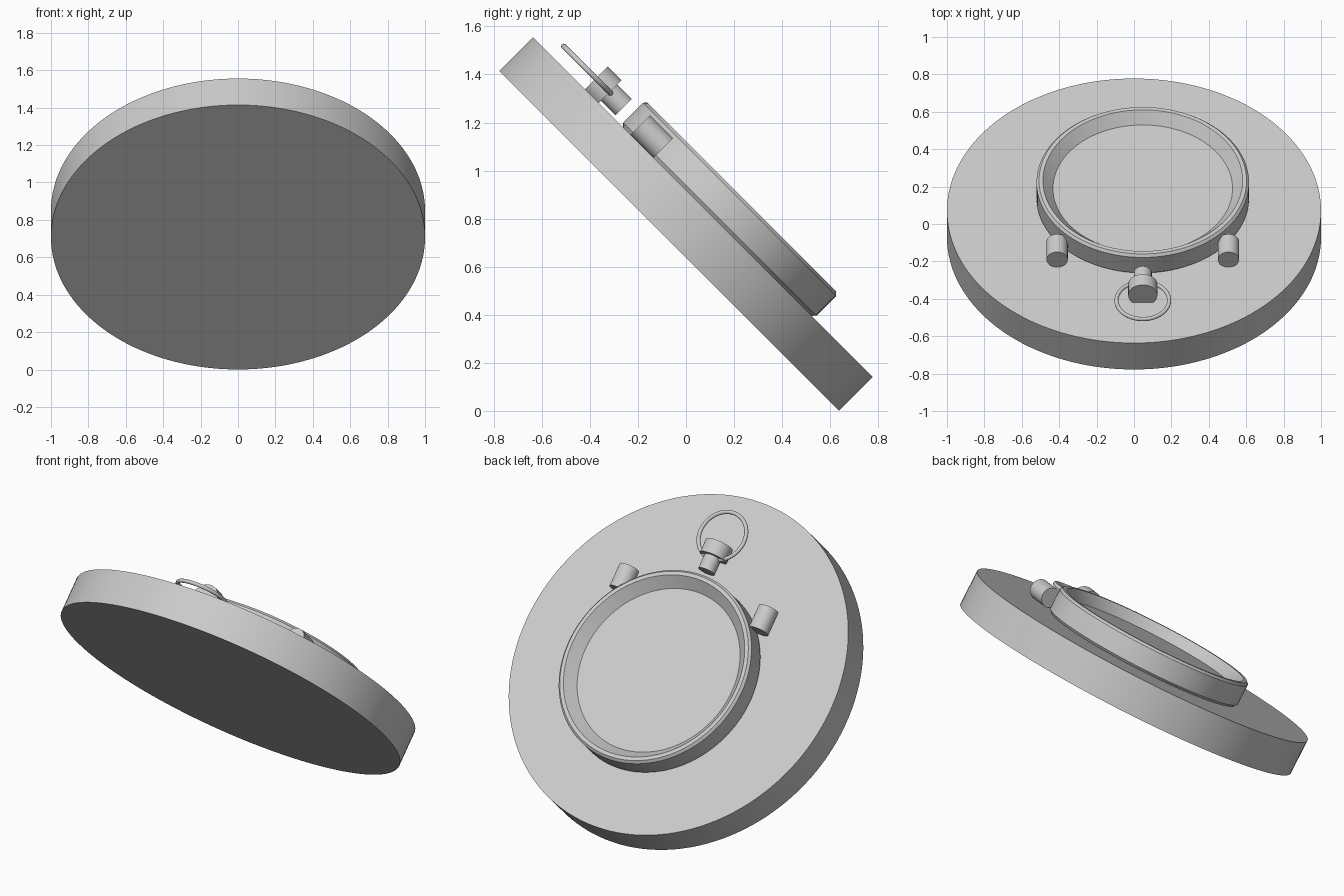
import bpy, bmesh
from math import radians, sin, cos, tau
from mathutils import Matrix, Vector

cube = bpy.data.objects.get("Cube")
if cube:
    bpy.data.objects.remove(cube)

# One plain grey for everything
grey = bpy.data.materials.new("light_grey")
grey.use_nodes = True
GREY = (0.6, 0.6, 0.6, 1.0)
grey.diffuse_color = GREY
grey.node_tree.nodes["Principled BSDF"].inputs["Base Color"].default_value = GREY

# The whole model leans back by 45 degrees
TILT = Matrix.Translation((0, 0, 0.778)) @ Matrix.Rotation(radians(-45), 4, "X")
CASE_X = 0.047
AXIAL = Matrix.Rotation(radians(90), 4, "X")   # turns a lathe axis toward the crown


def finish(obj, local):
    obj.data.materials.clear()
    obj.data.materials.append(grey)
    obj.matrix_world = TILT @ local
    bpy.ops.object.select_all(action="DESELECT")
    obj.select_set(True)
    bpy.context.view_layer.objects.active = obj
    bpy.ops.object.shade_smooth_by_angle(angle=radians(30))


def lathe(name, profile, local, segments=96):
    """Revolve (radius, height) points, closing both ends with flat caps."""
    bm = bmesh.new()
    rings = [[bm.verts.new((r * cos(tau * i / segments), r * sin(tau * i / segments), h))
              for i in range(segments)] for r, h in profile]
    for low, high in zip(rings, rings[1:]):
        for i in range(segments):
            j = (i + 1) % segments
            bm.faces.new((low[i], low[j], high[j], high[i]))
    bm.faces.new(reversed(rings[0]))
    bm.faces.new(rings[-1])
    mesh = bpy.data.meshes.new(name)
    bm.to_mesh(mesh)
    bm.free()
    obj = bpy.data.objects.new(name, mesh)
    bpy.context.collection.objects.link(obj)
    finish(obj, local)


def rod(name, radius, x, height, start, end):
    """Cylinder lying along the disc, pointing to its upper edge."""
    place = Matrix.Translation((x, 0, height)) @ AXIAL
    lathe(name, [(radius, start), (radius, end)], place, 48)


# Base disc
lathe("base_disc", [(1, -0.1), (1, 0.1)], Matrix.Identity(4), 128)

# Round case with chamfered edges and a sloping recess for the dial
case_profile = [(0.555, 0.1), (0.568, 0.114), (0.568, 0.23), (0.555, 0.244),
                (0.534, 0.244), (0.48, 0.184)]
lathe("watch_case", case_profile, Matrix.Translation((CASE_X, 0.085, 0)), 128)

# Side buttons
for side, name in ((-1, "right_button"), (1, "left_button")):
    rod(name, 0.057, CASE_X + side * 0.458, 0.157, 0.29, 0.426)

# Crown: stem and wider cap
rod("crown_stem", 0.048, CASE_X, 0.16, 0.527, 0.62)
rod("crown_cap", 0.078, CASE_X, 0.155, 0.612, 0.693)

# Hanging ring through the crown
bpy.ops.mesh.primitive_torus_add(major_radius=0.141, minor_radius=0.011,
                                 major_segments=64, minor_segments=16)
ring = bpy.context.object
ring.name = "hanging_ring"
finish(ring, Matrix.Translation((CASE_X, -0.741, 0.163)))
